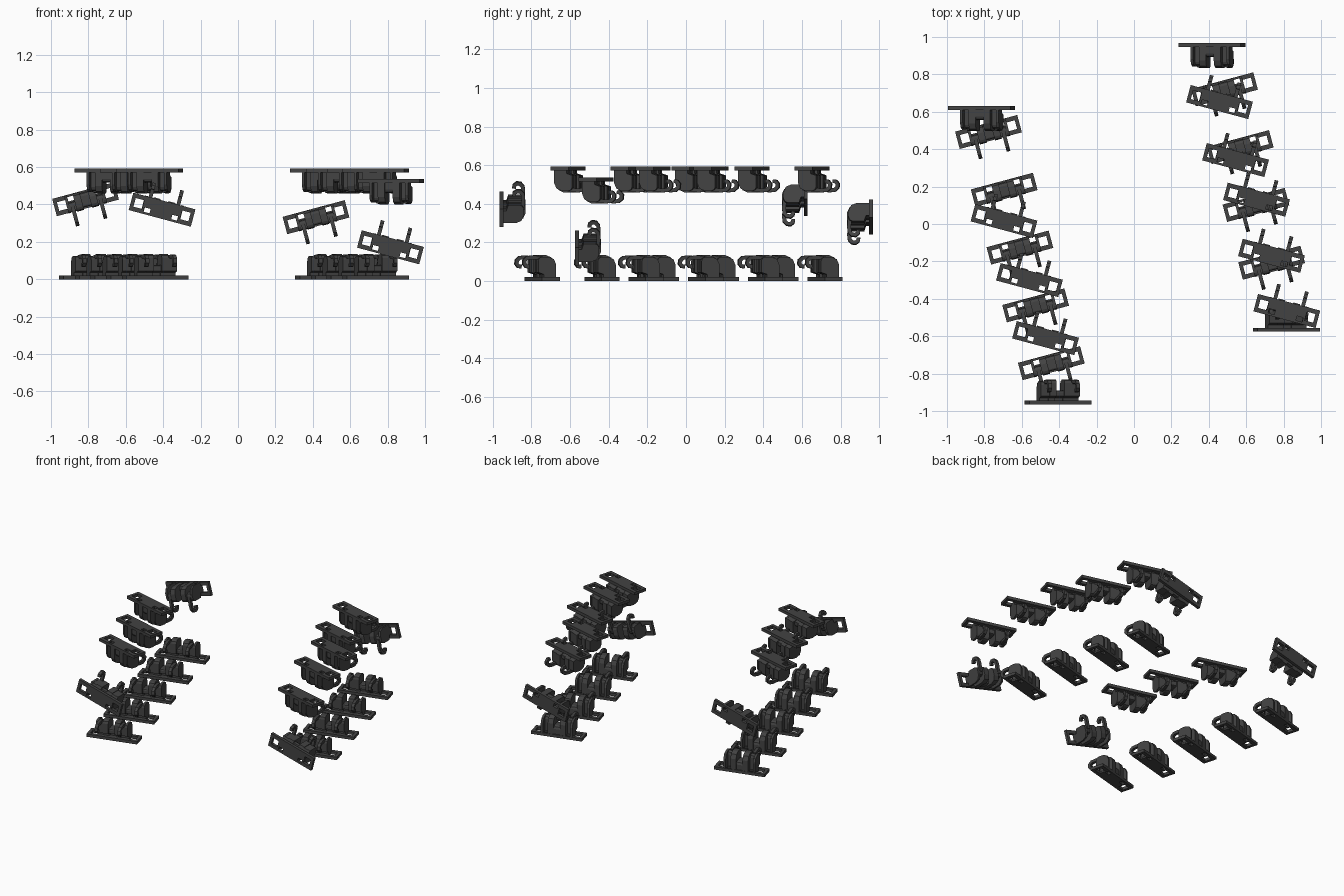
import bpy, bmesh
from math import radians
from mathutils import Matrix, Vector

cube = bpy.data.objects.get("Cube")
if cube:
    bpy.data.objects.remove(cube, do_unlink=True)

steel = bpy.data.materials.new("dark steel")
steel.use_nodes = True
GREY = (0.055, 0.055, 0.055, 1)
steel.diffuse_color = GREY
steel.node_tree.nodes["Principled BSDF"].inputs["Base Color"].default_value = GREY

PLATE = 0.02      # plate thickness
HOOK_X = 0.077    # sideways place of the hooks and their sockets


def add_plate(bm):
    """Flat shoe with a square window at each end and a socket behind each hook."""
    half = [0.06, 0.094, 0.105, 0.152, 0.172]
    xs = [-x for x in reversed(half)] + half
    ys = [-0.048, -0.024, 0.012, 0.024, 0.036, 0.048]

    def is_hole(x, y):
        window = 0.105 < abs(x) < 0.152 and abs(y) < 0.024
        socket = 0.06 < abs(x) < 0.094 and 0.012 < y < 0.036
        return window or socket

    grid = {(x, y): bm.verts.new((x, y, 0)) for x in xs for y in ys}
    faces = []
    for x0, x1 in zip(xs, xs[1:]):
        for y0, y1 in zip(ys, ys[1:]):
            if not is_hole((x0 + x1) / 2, (y0 + y1) / 2):
                corners = [(x0, y0), (x1, y0), (x1, y1), (x0, y1)]
                faces.append(bm.faces.new([grid[c] for c in corners]))
    top = bmesh.ops.extrude_face_region(bm, geom=faces)["geom"]
    bmesh.ops.translate(bm, vec=(0, 0, PLATE),
                        verts=[v for v in top if isinstance(v, bmesh.types.BMVert)])


def add_slab(bm, x0, x1, profile):
    """Extrude a (y, z) outline from x0 to x1."""
    face = bm.faces.new([bm.verts.new((x0, y, z)) for y, z in profile])
    out = bmesh.ops.extrude_face_region(bm, geom=[face])["geom"]
    bmesh.ops.translate(bm, vec=(x1 - x0, 0, 0),
                        verts=[v for v in out if isinstance(v, bmesh.types.BMVert)])


def rounded(y0, y1, z1, r):
    """Upright outline with rounded top corners and an undercut front foot."""
    k = 0.3 * r
    return [(y0 + 0.03, PLATE / 2), (y1, PLATE / 2), (y1, z1 - r), (y1 - k, z1 - k),
            (y1 - r, z1), (y0 + r / 2, z1), (y0 + k / 2, z1 - k / 2),
            (y0, z1 - r / 2), (y0, 0.045), (y0 + 0.03, 0.035)]


def hook_outline(path, half):
    """Ribbon of constant thickness along a (y, z) path."""
    pts = [Vector(p) for p in path]
    left, right = [], []
    for i, p in enumerate(pts):
        d = (pts[min(i + 1, len(pts) - 1)] - pts[max(i - 1, 0)]).normalized()
        n = Vector((-d.y, d.x)) * half
        left.append(p + n)
        right.append(p - n)
    return left + right[::-1]


def mirrored(bm, x0, x1, profile):
    add_slab(bm, x0, x1, profile)
    add_slab(bm, -x1, -x0, profile)


def make_link_mesh():
    bm = bmesh.new()
    add_plate(bm)
    # guide horns, outer cheeks and the low web between them
    mirrored(bm, 0.022, 0.06, rounded(-0.053, 0.046, 0.134, 0.04))
    mirrored(bm, 0.092, 0.107, rounded(-0.05, 0.046, 0.125, 0.04))
    add_slab(bm, -0.022, 0.022, rounded(-0.04, 0.04, 0.075, 0.02))
    # knuckles that carry the hooks
    mirrored(bm, 0.06, 0.092, rounded(-0.048, 0.006, 0.12, 0.02))
    # hooks curling back towards the plate
    path = [(-0.02, 0.118), (-0.075, 0.123), (-0.102, 0.12), (-0.116, 0.107),
            (-0.118, 0.09), (-0.108, 0.077), (-0.092, 0.075)]
    mirrored(bm, HOOK_X - 0.01, HOOK_X + 0.01, hook_outline(path, 0.01))
    bmesh.ops.recalc_face_normals(bm, faces=bm.faces)
    mesh = bpy.data.meshes.new("track_link")
    bm.to_mesh(mesh)
    bm.free()
    mesh.materials.append(steel)
    return mesh


link_mesh = make_link_mesh()


def place(name, pitch, x, y, z):
    """The point given is the middle of the plate's outer face."""
    ob = bpy.data.objects.new(name, link_mesh)
    bpy.context.collection.objects.link(ob)
    ob.matrix_world = (Matrix.Translation((x, y, z)) @ Matrix.Rotation(radians(pitch), 4, 'X')
                       @ Matrix.Rotation(radians(15), 4, 'Z'))


# lower runs: evenly spaced, drifting sideways
for side, count, x, y in (("left", 4, 0.484, 0.72), ("right", 5, -0.778, 0.492)):
    for i in range(count):
        place(f"{side}_lower_link_{i + 1}", 0, x + 0.084 * i, y - 0.309 * i, 0)

# upper runs: turned over
upper = {"right": [(-0.695, 0.016, 0.592), (-0.559, -0.30, 0.592), (-0.473, -0.61, 0.592)],
         "left": [(0.457, 0.652, 0.592), (0.543, 0.342, 0.592), (0.655, 0.13, 0.592),
                  (0.735, -0.17, 0.592), (0.817, -0.465, 0.535)]}
for side, spots in upper.items():
    for i, spot in enumerate(spots):
        place(f"{side}_upper_link_{i + 1}", 180, *spot)

# upright links at the ends of each track
place("right_rear_link", 90, -0.815, 0.63, 0.428)
place("right_front_link", -90, -0.406, -0.965, 0.372)
place("left_rear_link", 90, 0.417, 0.967, 0.332)
place("left_front_link", -90, 0.815, -0.575, 0.171)
